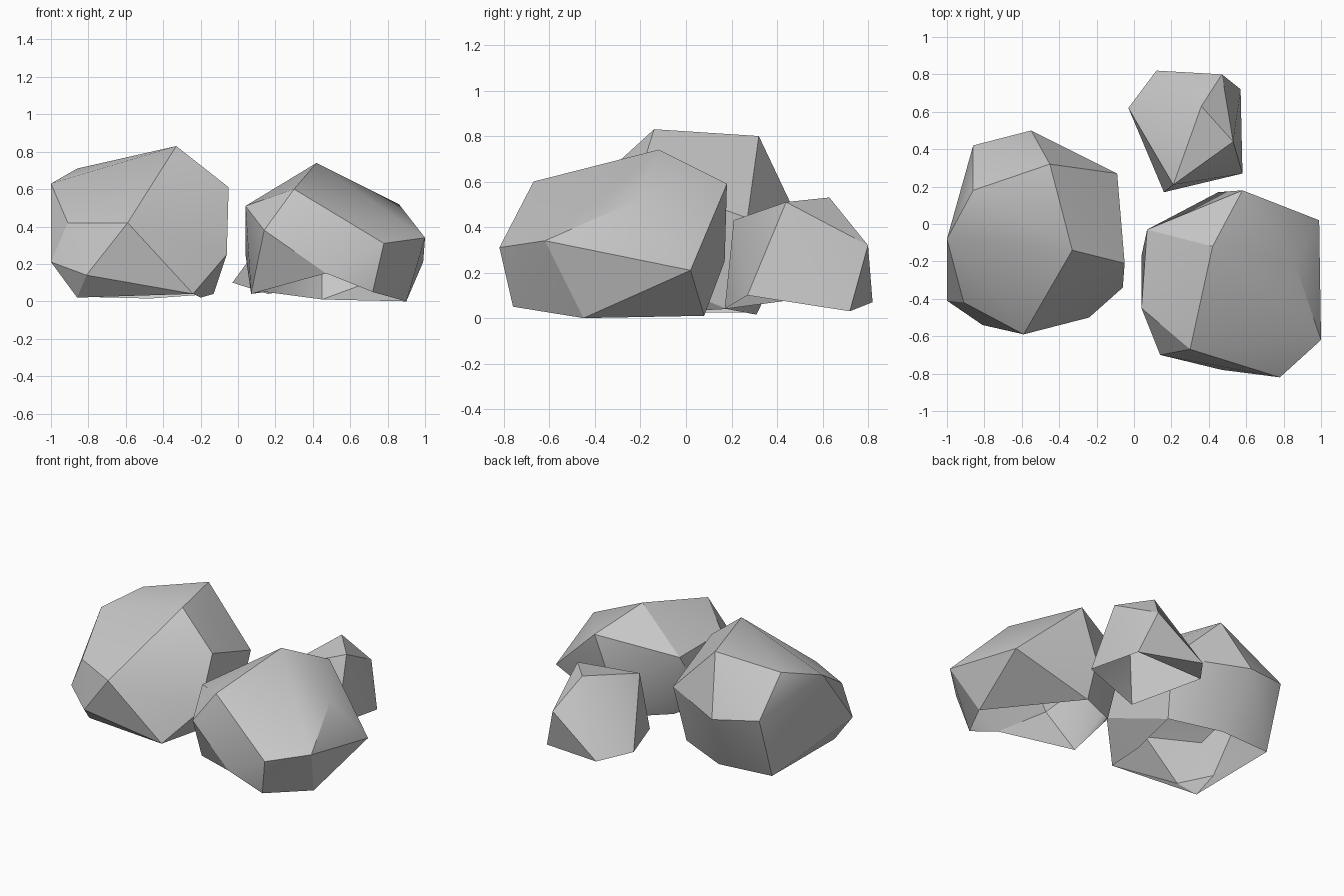
import bpy, bmesh, math

if "Cube" in bpy.data.objects:
    bpy.data.objects.remove(bpy.data.objects["Cube"])

# One flat stone colour
stone = bpy.data.materials.new("stone_grey")
stone.diffuse_color = (0.58, 0.58, 0.58, 1)
stone.use_nodes = True
stone.node_tree.nodes["Principled BSDF"].inputs["Base Color"].default_value = stone.diffuse_color


def rock(name, corners, rim, drop=0.0):
    """Hollow boulder: convex hull of corner points, left open inside the bottom rim.
    The rim is lowered by drop while the hull forms, then raised again."""
    bm = bmesh.new()
    for c in corners:
        bm.verts.new(c)
    rim_verts = {bm.verts.new((x, y, z - drop)) for x, y, z in rim}
    res = bmesh.ops.convex_hull(bm, input=bm.verts[:])
    spare = {g for g in res["geom_interior"] + res["geom_unused"]
             if isinstance(g, bmesh.types.BMVert)}
    rim_verts -= spare
    bmesh.ops.delete(bm, geom=list(spare), context='VERTS')
    bmesh.ops.recalc_face_normals(bm, faces=bm.faces[:])
    for v in rim_verts:
        v.co.z += drop
    # open underside
    cap = [f for f in bm.faces if all(v in rim_verts for v in f.verts)]
    bmesh.ops.delete(bm, geom=cap, context='FACES')
    mesh = bpy.data.meshes.new(name)
    bm.to_mesh(mesh)
    bm.free()
    mesh.materials.append(stone)
    ob = bpy.data.objects.new(name, mesh)
    bpy.context.collection.objects.link(ob)
    # soft shading across shallow edges, crisp on the strong ones
    bpy.ops.object.select_all(action='DESELECT')
    ob.select_set(True)
    bpy.context.view_layer.objects.active = ob
    bpy.ops.object.shade_smooth_by_angle(angle=math.radians(30))
    return ob


# Tall boulder on the left
rock("left_boulder", [
    (-.33, -.14, .83), (-.45, .32, .80), (-.86, .18, .71), (-1, -.08, .63),   # crown
    (-.05, -.21, .61), (-.91, -.42, .42), (-.59, -.59, .42),                  # shoulders
    (-.86, .42, .46), (-.55, .50, .42), (-.09, .27, .44),
    (-.06, -.34, .25), (-1, -.41, .21), (-.81, -.54, .14)],                   # waist
    [(-.24, -.50, .04), (-.86, -.41, .02), (-.86, .28, .025),
     (-.47, .31, .015), (-.13, .18, .04), (-.20, -.20, .02)])

# Wide boulder at the front right
rock("right_boulder", [
    (.42, -.12, .74), (.30, -.67, .60), (.58, .18, .59), (.86, -.21, .52),    # crown
    (.04, -.45, .51), (.07, -.03, .485), (.14, -.70, .38),                    # shoulders
    (.78, -.82, .31), (1, -.62, .34), (.99, .02, .21),
    (.45, .17, .25), (.04, -.17, .25)],                                       # waist
    [(.47, -.78, .15), (.72, -.76, .05), (.90, -.45, 0), (.45, .08, .01),
     (.15, -.08, .05), (.07, -.50, .04)])

# Small stone behind
rock("back_stone", [
    (.36, .63, .53), (.53, .44, .51), (.21, .21, .43), (.47, .80, .32),
    (.12, .82, .07)],
    [(.58, .27, .10), (.57, .72, .03), (.16, .17, .04), (-.03, .62, .10)],
    drop=0.05)
